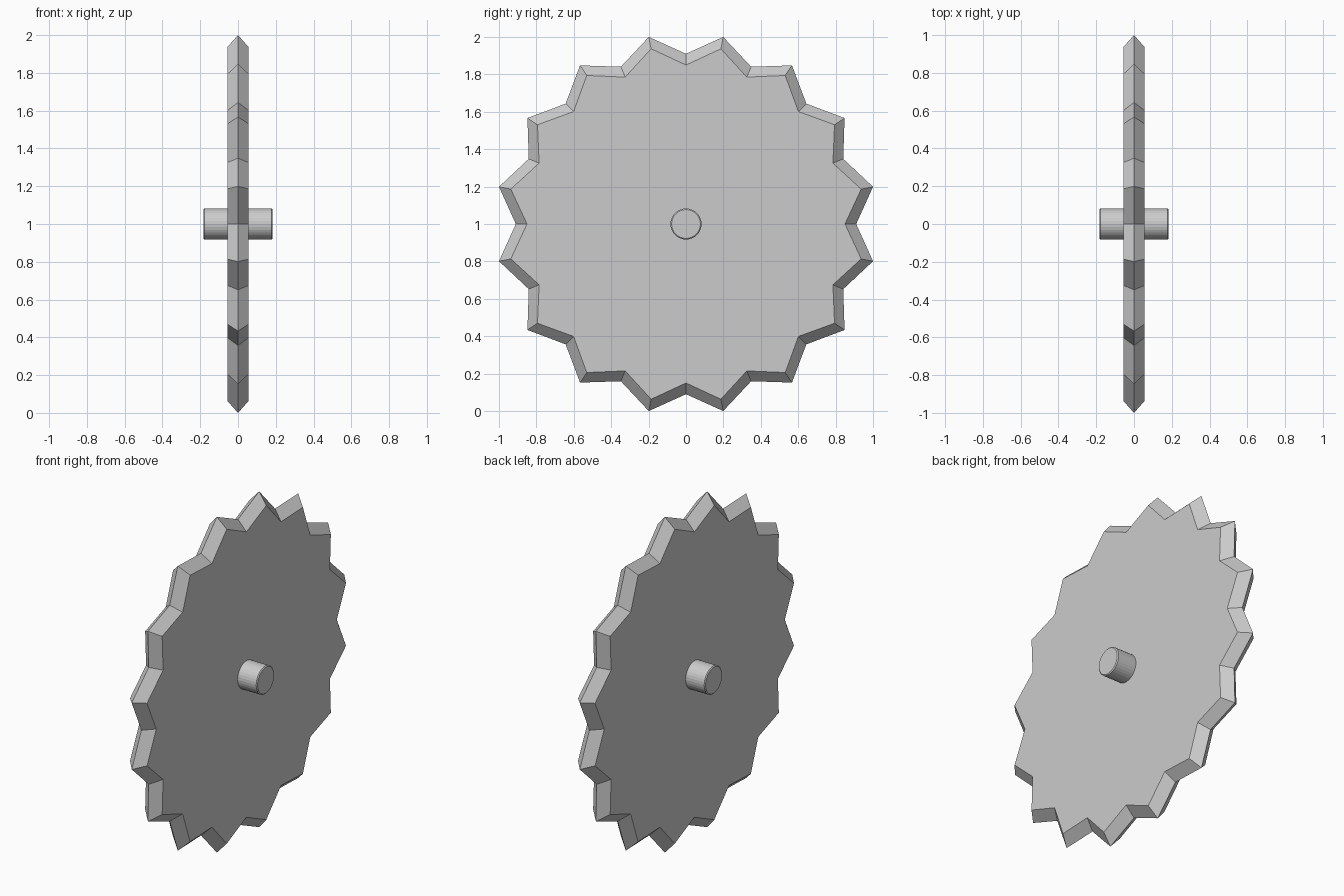
import bpy, bmesh
from math import sin, cos, pi

if "Cube" in bpy.data.objects:
    bpy.data.objects.remove(bpy.data.objects["Cube"])

CENTRE_Z = 1.0


def loft_x(name, rings):
    """Skin rings of (y, z) points placed along x and cap both ends."""
    bm = bmesh.new()
    loops = [[bm.verts.new((x, y, z)) for y, z in pts] for x, pts in rings]
    n = len(loops[0])
    for a, b in zip(loops, loops[1:]):
        for i in range(n):
            j = (i + 1) % n
            bm.faces.new((a[i], a[j], b[j], b[i]))
    bm.faces.new(loops[0])
    bm.faces.new(loops[-1])
    bmesh.ops.recalc_face_normals(bm, faces=bm.faces)
    mesh = bpy.data.meshes.new(name)
    bm.to_mesh(mesh)
    bm.free()
    obj = bpy.data.objects.new(name, mesh)
    obj.location.z = CENTRE_Z
    bpy.context.collection.objects.link(obj)
    return obj


def star(valley, tip, teeth=16):
    pts = []
    for i in range(teeth * 2):
        r, a = (tip if i % 2 else valley), pi * i / teeth
        pts.append((r * sin(a), r * cos(a)))
    return pts


def circle(r, n=32):
    return [(r * sin(2 * pi * i / n), r * cos(2 * pi * i / n)) for i in range(n)]


# Toothed blade: ridge at mid-thickness, bevelled to both flat faces
face, ridge = star(0.85, 0.955), star(0.91, 1.0196)
loft_x("toothed_blade", [(-0.056, face), (0, ridge), (0.056, face)])

# Axle through the hub with slightly chamfered ends
loft_x("axle", [(-0.183, circle(0.077)), (-0.178, circle(0.083)),
                (0.178, circle(0.083)), (0.183, circle(0.077))])
